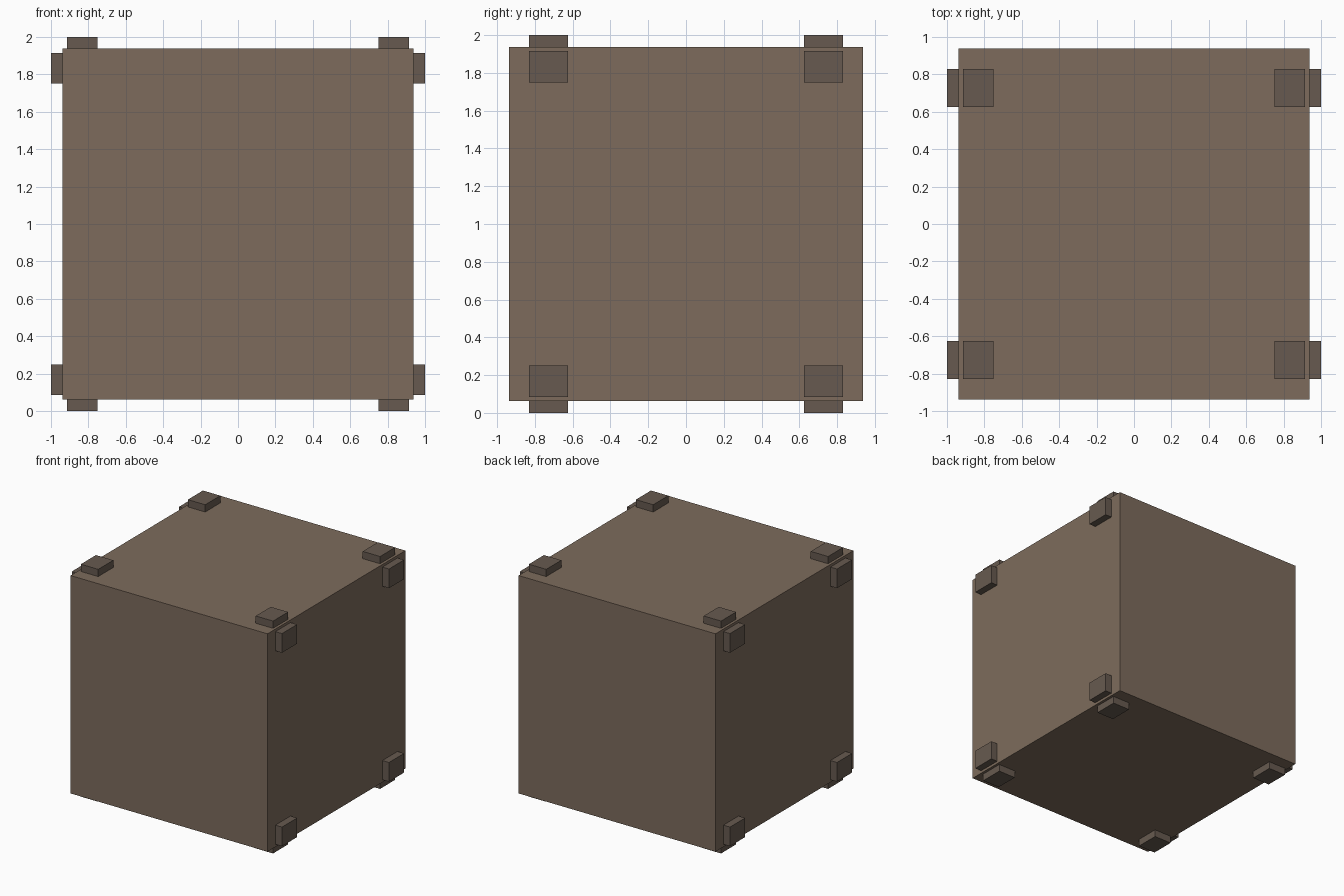
import bpy

if "Cube" in bpy.data.objects:
    bpy.data.objects.remove(bpy.data.objects["Cube"])


def material(name, color):
    mat = bpy.data.materials.new(name)
    mat.diffuse_color = (*color, 1)
    mat.use_nodes = True
    mat.node_tree.nodes["Principled BSDF"].inputs["Base Color"].default_value = mat.diffuse_color
    return mat


body_mat = material("crate_brown", (0.205, 0.148, 0.107))
foot_mat = material("dark_brown", (0.135, 0.102, 0.08))


def box(name, lo, hi, mat):
    """Axis-aligned box between two corners."""
    center = [(a + b) / 2 for a, b in zip(lo, hi)]
    bpy.ops.mesh.primitive_cube_add(size=1, location=center)
    ob = bpy.context.object
    ob.name = name
    ob.scale = [b - a for a, b in zip(lo, hi)]
    bpy.ops.object.transform_apply(location=False, rotation=False, scale=True)
    ob.data.materials.append(mat)
    return ob


MID = 1.0      # height of the box centre
HALF = 0.9375  # half width of the box

# Main body
box("crate_body", (-HALF, -HALF, MID - HALF), (HALF, HALF, MID + HALF), body_mat)


def span(sign, a, b):
    return sorted((sign * a, sign * b))


# Corner blocks on the top, bottom, left and right faces
for sx, side in ((-1, "left"), (1, "right")):
    for sy, end in ((-1, "front"), (1, "back")):
        for sz, level in ((-1, "bottom"), (1, "top")):
            y0, y1 = span(sy, 0.625, 0.83)
            inner, outer = span(sx, 0.75, 0.915), span(sx, HALF, 1.0)
            z_in, z_out = span(sz, 0.75, 0.915), span(sz, HALF, 1.0)
            for kind, xs, zs in (("foot", inner, z_out), ("side_block", outer, z_in)):
                box(f"{level}_{side}_{end}_{kind}",
                    (xs[0], y0, MID + zs[0]), (xs[1], y1, MID + zs[1]), foot_mat)
